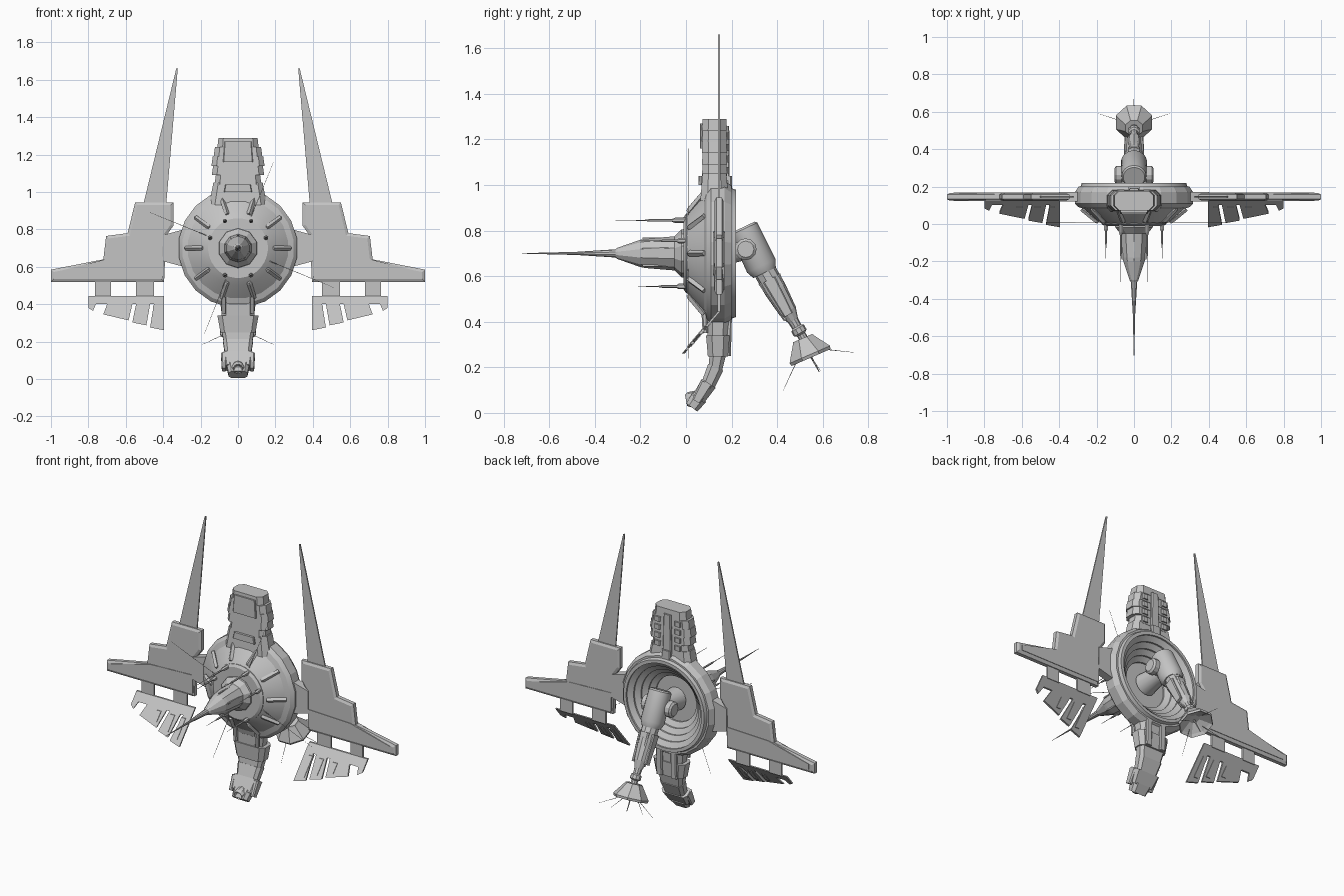
import bpy, bmesh
from math import sin, cos, pi, radians
from mathutils import Vector

cube = bpy.data.objects.get("Cube")
if cube:
    bpy.data.objects.remove(cube, do_unlink=True)

shade = .55
colour = (shade, shade, shade, 1)
grey = bpy.data.materials.new("hull grey")
grey.use_nodes = True
grey.diffuse_color = colour
grey.node_tree.nodes["Principled BSDF"].inputs["Base Color"].default_value = colour

axis_height = .7
wing_depth = .145
flap_top = .445


def finish(name, bm, mirror=False, smooth_angle=None):
    """Turn a bmesh into a named grey object."""
    bmesh.ops.recalc_face_normals(bm, faces=bm.faces)
    mesh = bpy.data.meshes.new(name)
    bm.to_mesh(mesh)
    bm.free()
    mesh.materials.append(grey)
    part = bpy.data.objects.new(name, mesh)
    bpy.context.collection.objects.link(part)
    if mirror:
        part.modifiers.new("Mirror", 'MIRROR')
    if smooth_angle:
        bpy.ops.object.select_all(action='DESELECT')
        part.select_set(True)
        bpy.context.view_layer.objects.active = part
        bpy.ops.object.shade_smooth_by_angle(angle=radians(smooth_angle))


def bridge(bm, rings):
    """Skin a list of vertex rings and cap both ends."""
    for lower, upper in zip(rings, rings[1:]):
        for i in range(len(lower)):
            bm.faces.new((lower[i - 1], lower[i], upper[i], upper[i - 1]))
    bm.faces.new(rings[0])
    bm.faces.new(rings[-1])


def spin(name, start, end, profile, sides, **options):
    """Turned part: profile holds (fraction from start to end, radius)."""
    start, end = Vector(start), Vector(end)
    across = (end - start).orthogonal().normalized()
    if abs(end.x - start.x) < .001:
        across = Vector((1, 0, 0))
    other = (end - start).normalized().cross(across)
    angles = [2 * pi * (i + .5) / sides for i in range(sides)]
    bm = bmesh.new()
    rings = [[bm.verts.new(start.lerp(end, along) + radius * (across * cos(a) + other * sin(a)))
              for a in angles] for along, radius in profile]
    bridge(bm, rings)
    finish(name, bm, **options)


def spin_hull(name, profile, sides, **options):
    """Turned part on the hull axis: profile holds (y, radius)."""
    spin(name, (0, 0, axis_height), (0, 1, axis_height), profile, sides, **options)


def needle(name, start, end, radius=.002, **options):
    spin(name, start, end, [(0, radius), (1, radius / 3)], 5, **options)


def beam(name, start, end, width, depth, taper=1, x=0, **options):
    """Chamfered bar between two (y, z) points, given by half width and half depth."""
    start, end = Vector((x, *start)), Vector((x, *end))
    side = Vector((1, 0, 0))
    up = (end - start).normalized().cross(side)
    bm = bmesh.new()
    rings = []
    for centre, scale in ((start, 1), (end, taper)):
        w, d = width * scale, depth * scale
        cut = min(w, d) / 2
        corner = [(w, d - cut), (w - cut, d), (cut - w, d), (-w, d - cut)]
        corner += [(-s, -t) for s, t in corner]
        rings.append([bm.verts.new(centre + side * s + up * t) for s, t in corner])
    bridge(bm, rings)
    finish(name, bm, **options)


def plate(name, outline, thickness, rim=0, lean=0):
    """Mirrored plate from an (x, z) outline, leaning forward below the flap hinge."""
    bm = bmesh.new()
    rings = [[bm.verts.new((x, wing_depth - (flap_top - z) * lean + offset, z)) for x, z in outline]
             for offset in (-thickness / 2, thickness / 2)]
    bridge(bm, rings)
    bmesh.ops.recalc_face_normals(bm, faces=bm.faces)
    if rim:
        for face in [f for f in bm.faces if len(f.verts) > 4]:
            bmesh.ops.inset_region(bm, faces=[face], thickness=rim, depth=rim / 2, use_even_offset=True)
    finish(name, bm, mirror=True)


def box_outline(left, right, bottom, top):
    return [(left, top), (right, top), (right, bottom), (left, bottom)]


# Hull shell, front disc and stepped rear dish
spin_hull("hull", [(0, .17), (.02, .2), (.08, .27), (.09, .3), (.11, .32), (.17, .32),
                   (.2, .3), (.2, .25), (.08, .2)], 20, smooth_angle=15)
spin_hull("front_disc", [(-.01, .16), (0, .175), (.05, .175)], 32, smooth_angle=30)
bowl = [(.22 - .03 * k - drop, .26 - .03 * k) for k in range(5) for drop in (0, .01)]
spin_hull("rear_dish", [(.09, .25), (.19, .29), (.22, .28)] + bowl, 48, smooth_angle=25)

# Radial ribs on the front shell
for i in range(10):
    out = Vector((cos(pi * i / 5), 0, sin(pi * i / 5)))
    centre = Vector((0, .01, axis_height))
    spin("hull_rib", centre + out * .19, centre + out * .28 + Vector((0, .07, 0)),
         [(0, .01), (.1, .014), (1, .012)], 4)

# Nose probe with a long spike and side rails
spin_hull("nose_probe", [(.02, .11), (-.02, .105), (-.05, .075), (-.18, .064), (-.2, .06),
                         (-.3, .025), (-.31, .018), (-.48, .007), (-.72, .001)], 10)
for i in range(5):
    turn = 2 * pi * i / 5
    x, z = .066 * sin(turn), axis_height + .066 * cos(turn)
    spin("probe_rail", (x, 0, z), (x, -.19, z), [(0, .008), (1, .005)], 4)

# Forward sensor needles on sockets
for x, z, tip in ((.15, .755, -.2), (.07, .845, -.31), (.07, .555, -.21)):
    spin("sensor_needle", (x, 0, z), (x, tip, z),
         [(0, .012), (.15, .012), (.2, .006), (.5, .006), (.6, .002), (1, .001)], 6, mirror=True)

# Long whiskers around the hull
for x, rise in ((.19, .46), (-.47, .19), (.51, -.21), (-.18, -.46)):
    reach = Vector((x, 0, rise))
    centre = Vector((0, .01, axis_height))
    needle("hull_whisker", centre + reach.normalized() * .16, centre + reach)

# Upper tower of stacked blocks
tower_y = .125
beam("tower_neck", (tower_y, .93), (tower_y, 1.05), .155, .062, taper=.85)
for level, width in enumerate((.125, .14, .142, .13, .11)):
    bottom = 1.04 + .05 * level
    beam("tower_block", (tower_y, bottom), (tower_y, bottom + .05), width, .055, taper=.95)
    if level < 4:
        beam("tower_side_box", (.178, bottom + .01), (.178, bottom + .04), .02, .01, x=.07, mirror=True)
beam("tower_front_panel", (.069, 1.16), (.069, 1.27), .08, .008, taper=.9)
beam("tower_neck_plate", (.062, 1), (.062, 1.04), .075, .008, taper=.9)
beam("tower_spine", (.18, 1.02), (.18, 1.26), .03, .012, taper=.8)
beam("tower_vent", (.19, .98), (.19, 1.04), .03, .012)

# Lower tail curling forward into a foot
tail = [(.14, .46, .1), (.14, .34, .11), (.14, .26, .088), (.13, .2, .08),
        (.1, .13, .088), (.06, .07, .06), (.03, .03, 0)]
for i, (y, z, width) in enumerate(tail[:-1]):
    start, end = Vector((y, z)), Vector(tail[i + 1][:2])
    beam("tail_segment", start, start.lerp(end, 1.15), width, .052 if i < 2 else .036, taper=.85)
beam("foot_side_pad", (.09, .13), (.045, .05), .016, .028, taper=.7, x=.075, mirror=True)
spin("foot_nozzle", (0, .05, .065), (0, 0, .055), [(0, .034), (.7, .034), (1, .025), (.7, .015)], 10)
beam("tail_front_rail", (.08, .44), (.085, .35), .012, .012, x=.075, mirror=True)
beam("tail_rear_rail", (.19, .44), (.185, .25), .02, .012, x=.05, mirror=True)

# Wings, tall fins and struts
plate("wing", [(.345, .945), (.55, .945), (.59, .78), (.705, .765), (.72, .64), (1, .585), (1, .52),
               (.395, .52), (.385, .765), (.345, .82)], .024, rim=.015)
plate("lower_wing_skin", [(.4, .655), (.69, .645), (.965, .575), (.965, .54), (.4, .54)], .046)
plate("tall_fin", [(.322, 1.66), (.33, 1.66), (.49, 1), (.51, .92), (.385, .92)], .008)
plate("wing_stub", [(.29, .8), (.4, .77), (.4, .63), (.29, .6)], .05)
for left, right in ((.45, .545), (.68, .765)):
    plate("flap_strut", box_outline(left, right, .44, .53), .012)


# Slotted flaps leaning forward below the wings
def flap(name, outline, thickness=.012):
    plate(name, outline, thickness, lean=.85)


def flap_edge(x):
    return .15 + .28 * x


flap("flap_bar", box_outline(.395, .8, .4, flap_top))
flap("flap_hook", [(.76, .4), (.8, .4), (.8, .38), (.775, .365)])
for left, right in ((.395, .45), (.47, .545), (.565, .7)):
    skew = .02
    inner = left if left < .4 else left + skew
    flap("flap_panel", [(left, .4), (right, .4), (right + skew, flap_edge(right)), (inner, flap_edge(inner))])
    flap("flap_box", box_outline(left + .03, left + .06, flap_edge(left) + .03, .39), .02)

# Rear boom: mount, shoulder, side knobs and forearm
spin("boom_mount", (0, .1, axis_height), (0, .24, .715), [(0, .07), (1, .05)], 16, smooth_angle=30)
spin("boom_shoulder", (0, .25, .815), (0, .345, .615),
     [(0, .058), (.04, .066), (.85, .07), (1, .055)], 20, smooth_angle=30)
spin("boom_knob", (.04, .262, .718), (.105, .262, .718),
     [(0, .04), (.4, .04), (.4, .048), (.85, .048), (1, .036)], 12, mirror=True)
spin("boom_forearm", (0, .33, .65), (0, .525, .31),
     [(0, .04), (.1, .05), (.32, .05), (.6, .04), (.72, .024), (.8, .022), (.82, .032),
      (.88, .032), (.9, .02), (1, .02)], 10)
for offset in (-.035, .035):
    beam("forearm_plate", (.365 + offset, .59 + offset / 2), (.455 + offset / 2, .42 + offset / 3),
         .03, .014, taper=.7)
beam("forearm_side_plate", (.365, .585), (.45, .43), .012, .03, taper=.7, x=.042, mirror=True)

# Boom foot with whiskers
spin("boom_foot", (0, .512, .328), (0, .549, .243),
     [(0, .05), (.1, .055), (.85, .105), (1, .1), (.85, .085), (.5, .03)], 8)
needle("foot_spike", (0, .53, .28), (0, .585, .18), radius=.006)
needle("foot_side_whisker", (.05, .545, .25), (.19, .59, .185), mirror=True)
needle("foot_rear_whisker", (0, .6, .28), (0, .74, .265))
needle("foot_front_whisker", (0, .49, .235), (0, .425, .095))
